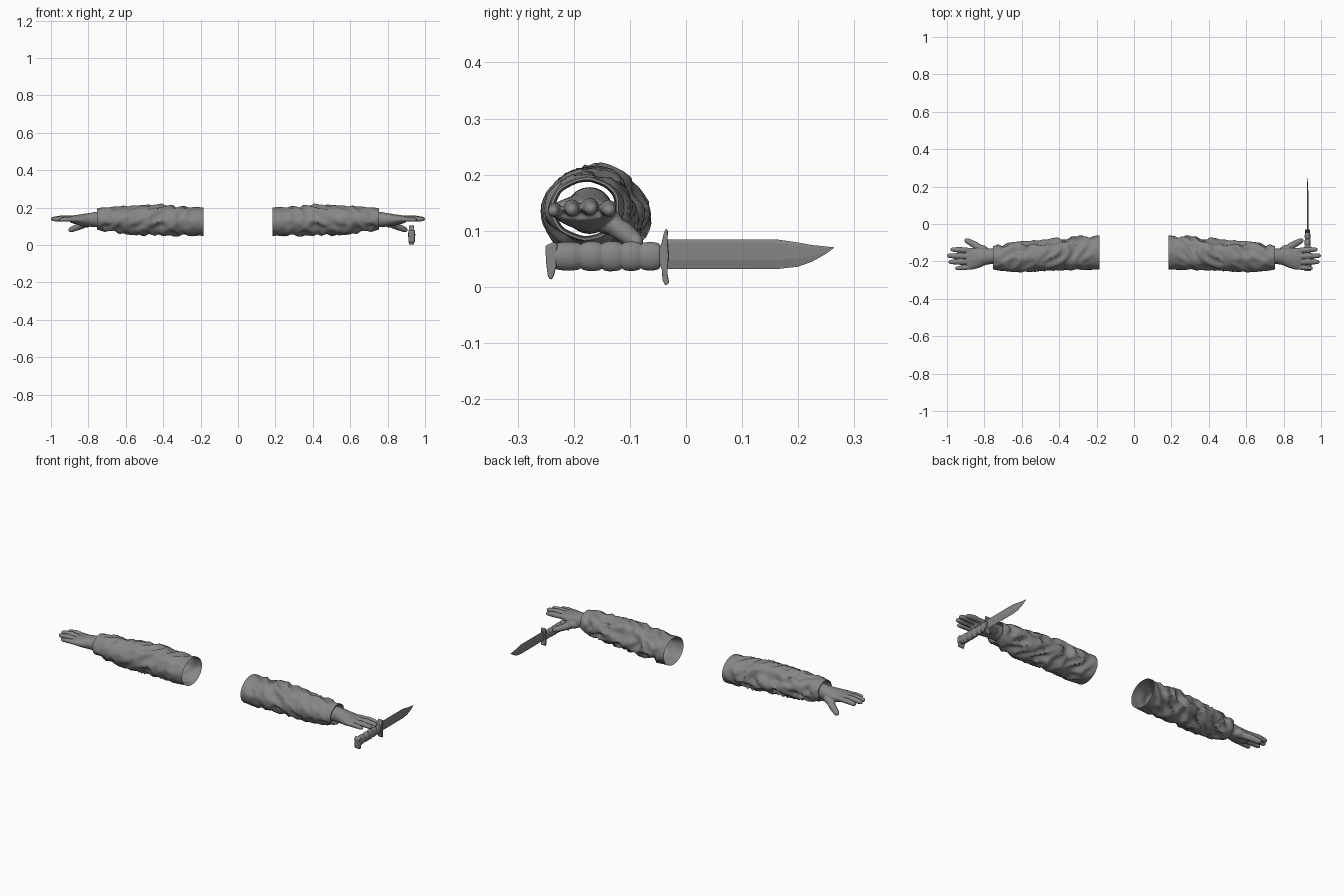
import bpy, bmesh, math
from mathutils import Vector, noise

if "Cube" in bpy.data.objects:
    bpy.data.objects.remove(bpy.data.objects["Cube"])

grey = bpy.data.materials.new("neutral_grey")
grey.diffuse_color = (0.24, 0.24, 0.24, 1)
grey.use_nodes = True
grey.node_tree.nodes["Principled BSDF"].inputs["Base Color"].default_value = grey.diffuse_color


def finish(name, bm, angle=40):
    bmesh.ops.recalc_face_normals(bm, faces=bm.faces)
    me = bpy.data.meshes.new(name)
    bm.to_mesh(me)
    bm.free()
    me.materials.append(grey)
    ob = bpy.data.objects.new(name, me)
    bpy.context.collection.objects.link(ob)
    bpy.context.view_layer.objects.active = ob
    ob.select_set(True)
    bpy.ops.object.shade_smooth_by_angle(angle=math.radians(angle))
    ob.select_set(False)
    return ob


def loft(bm, rings, caps=True):
    """Skin a list of closed rings of points."""
    vs = [[bm.verts.new(p) for p in r] for r in rings]
    n = len(rings[0])
    for a, b in zip(vs, vs[1:]):
        for i in range(n):
            j = (i + 1) % n
            bm.faces.new((a[i], a[j], b[j], b[i]))
    if caps:
        bm.faces.new(vs[0])
        bm.faces.new(vs[-1])


def tube(bm, stations, n=14):
    """Rounded tube through (x, y, z, half_width, half_height) stations."""
    pts = [Vector(s[:3]) for s in stations]
    rings = []
    for k, s in enumerate(stations):
        d = (pts[min(k + 1, len(pts) - 1)] - pts[max(k - 1, 0)]).normalized()
        side = Vector((0, 0, 1)).cross(d).normalized()
        up = d.cross(side)
        rings.append([pts[k] + side * s[3] * math.cos(t) + up * s[4] * math.sin(t)
                      for t in (2 * math.pi * i / n for i in range(n))])
    loft(bm, rings)


def finger(bm, root, mid, tip, r):
    """Tapered finger with a joint and a rounded tip."""
    a, m, b = Vector(root), Vector(mid), Vector(tip)
    d = (b - m).normalized()
    st = [(a, 1.05), (a.lerp(m, .5), .98), (m, 1.04), (m.lerp(b, .5), .9),
          (b - d * r * .9, .82), (b - d * r * .35, .62), (b, .2)]
    tube(bm, [(*p, r * k, r * k) for p, k in st])


def lerp_table(table, x):
    for a, b in zip(table, table[1:]):
        if x <= b[0]:
            f = (x - a[0]) / (b[0] - a[0])
            return [p + (q - p) * f for p, q in zip(a[1:], b[1:])]
    return table[-1][1:]


def mirror(ob):
    ob.modifiers.new("mirror", 'MIRROR').use_clip = False


# Sleeve: x, y min, y max, z min, z max
sleeve = [(.185, -.242, -.062, .048, .200), (.30, -.244, -.073, .052, .203),
          (.41, -.246, -.083, .056, .216), (.50, -.250, -.092, .056, .208),
          (.60, -.254, -.100, .062, .206), (.68, -.250, -.110, .072, .199),
          (.75, -.243, -.116, .083, .196)]
rings, N, M = [], 40, 56
for k in range(M + 1):
    x = .185 + .565 * k / M
    y0, y1, z0, z1 = lerp_table(sleeve, x)
    fade = min(1, (x - .185) / .1, (.75 - x) / .05 + .2)
    ring = []
    for i in range(N):
        t = 2 * math.pi * i / N
        c, s = math.cos(t), math.sin(t)
        # slanted cloth folds
        slant = x * 15 + 1.0 * c + .7 * s
        fold = 1 - 2.2 * abs(noise.noise(Vector((slant, c * 1.2, s * 1.2 + 3))))
        fold = (fold - .5) * .017 * fade * (1.0 + .35 * c - .2 * s)
        ring.append((x, (y0 + y1) / 2 + ((y1 - y0) / 2 + fold) * c,
                     (z0 + z1) / 2 + ((z1 - z0) / 2 + fold) * s))
    rings.append(ring)
# Cuff hem folded inward
mid = Vector((.75, -.178, .139))
for x, f in ((.755, .97), (.755, .90), (.735, .86), (.70, .84)):
    rings.append([(x, mid.y + (p[1] - mid.y) * f, mid.z + (p[2] - mid.z) * f)
                  for p in rings[M]])
bm = bmesh.new()
loft(bm, rings, caps=False)
mirror(finish("sleeve", bm, 60))

# Hand: palm, four fingers and thumb fused into one skin
bm = bmesh.new()
tube(bm, [(.70, -.172, .136, .042, .042), (.76, -.172, .136, .041, .041),
          (.80, -.174, .134, .046, .036), (.84, -.181, .134, .055, .030),
          (.875, -.187, .136, .059, .023), (.895, -.189, .136, .056, .017)], 20)
finger(bm, (.86, -.143, .139), (.93, -.138, .140), (.982, -.136, .135), .0145)
finger(bm, (.86, -.175, .141), (.94, -.171, .143), (1.0, -.169, .138), .0150)
finger(bm, (.86, -.203, .139), (.935, -.203, .141), (.993, -.203, .136), .0145)
finger(bm, (.85, -.228, .134), (.91, -.234, .137), (.957, -.237, .134), .0125)
finger(bm, (.785, -.155, .122), (.85, -.112, .099), (.905, -.083, .076), .0180)
tube(bm, [(.77, -.165, .125, .02, .02), (.81, -.140, .117, .028, .024),
          (.85, -.118, .104, .014, .014)])
hand = finish("hand", bm, 80)
rm = hand.modifiers.new("fuse", 'REMESH')
rm.mode, rm.voxel_size, rm.use_smooth_shade = 'VOXEL', .003, True
sm = hand.modifiers.new("soften", 'SMOOTH')
sm.factor, sm.iterations = .5, 4
mirror(hand)

KX = .928  # knife centre plane


def plate(name, outline, half, bev):
    """Extrude a (y, z) outline sideways about the knife plane."""
    bm = bmesh.new()
    loft(bm, [[(KX + s, y, z) for y, z in outline] for s in (-half, half)])
    ob = finish(name, bm)
    b = ob.modifiers.new("bevel", 'BEVEL')
    b.width, b.segments = bev, 2


# Grip with rounded leather segments
rings = []
cuts = [-.236, -.187, -.150, -.114, -.080, -.046]
for a, b in zip(cuts, cuts[1:]):
    for f, r in ((.02, .86), (.12, .97), (.35, 1.03), (.65, 1.03), (.88, .97), (.98, .86)):
        y = a + (b - a) * f
        w = .020 - (y + .236) * .03
        h = .0265 - .002 * abs(y + .14) / .1
        rings.append([(KX + w * r * math.cos(t), y, .0545 + h * r * math.sin(t))
                      for t in (2 * math.pi * i / 18 for i in range(18))])
bm = bmesh.new()
loft(bm, rings)
finish("grip", bm, 50)

# Hooked pommel and curved guard
plate("pommel", [(-.251, .073), (-.236, .080), (-.229, .076), (-.231, .036),
                 (-.236, .018), (-.240, .012), (-.246, .017), (-.249, .040)], .017, .003)
plate("guard", [(-.036, .104), (-.032, .100), (-.033, .084), (-.031, .056),
                (-.033, .024), (-.030, .007), (-.037, .002), (-.042, .012),
                (-.043, .030), (-.047, .040), (-.047, .070), (-.043, .080),
                (-.040, .094)], .014, .002)

# Clip-point blade: y, spine z, edge z
blade = [(-.036, .084, .032), (.06, .084, .032), (.165, .084, .032), (.20, .079, .036),
         (.225, .0745, .045), (.248, .072, .058), (.264, .0705, .0695)]
rings = []
for y, top, low in blade:
    t = .0042 * (1 if y < .17 else (.27 - y) / .105)
    c = low + (top - low) * .32
    u = top - (top - low) * .12
    e = t * .6 if y < .17 else t * .25
    rings.append([(KX - e, y, top), (KX + e, y, top), (KX + t, y, u),
                  (KX + t, y, c), (KX + .0003, y, low), (KX - .0003, y, low),
                  (KX - t, y, c), (KX - t, y, u)])
bm = bmesh.new()
loft(bm, rings)
finish("blade", bm, 8)
